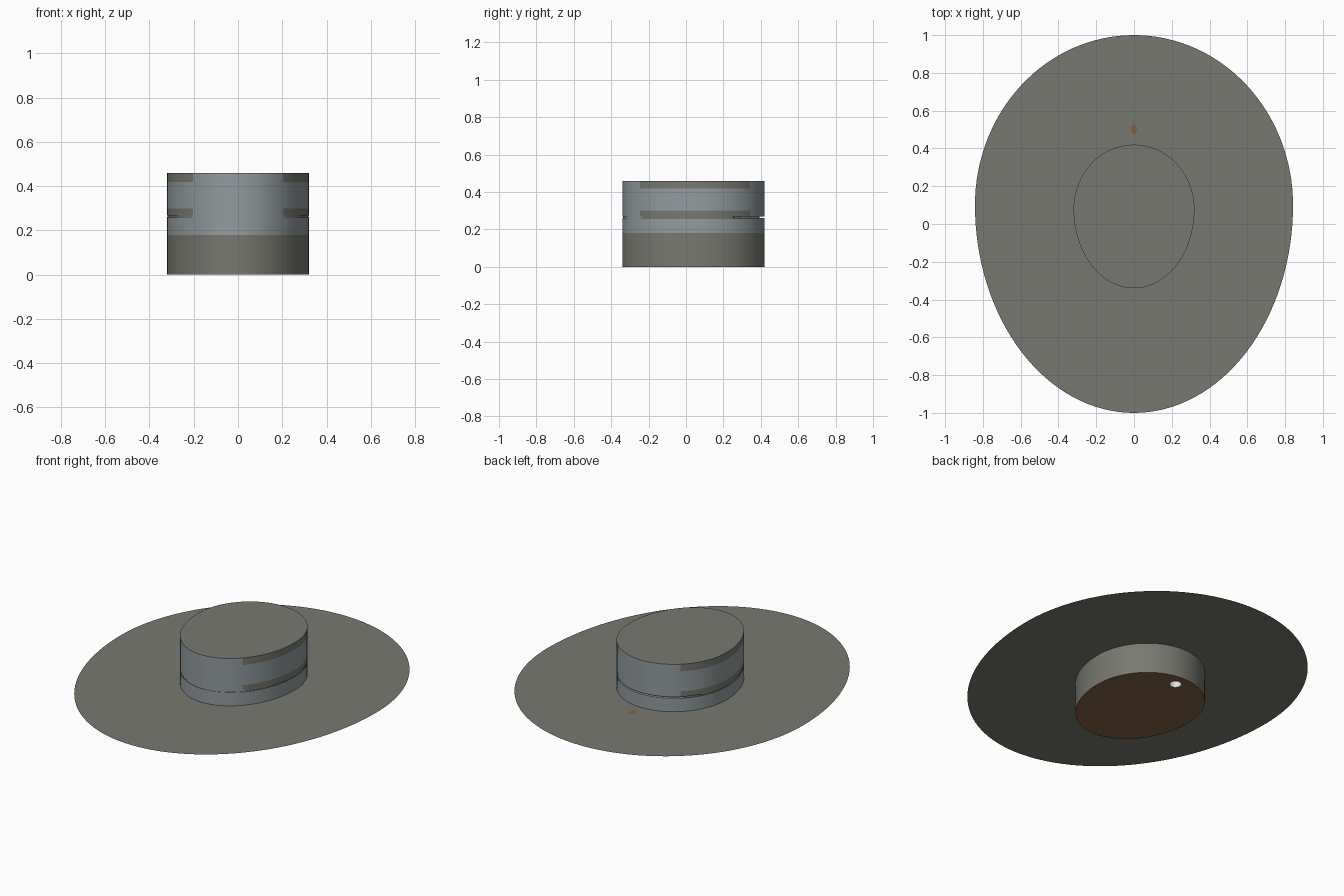
import bpy, bmesh, math

if "Cube" in bpy.data.objects:
    bpy.data.objects.remove(bpy.data.objects["Cube"])

N = 128


def mat(name, col):
    m = bpy.data.materials.new(name)
    m.diffuse_color = (*col, 1)
    m.use_nodes = True
    m.node_tree.nodes["Principled BSDF"].inputs["Base Color"].default_value = m.diffuse_color
    return m


GREY = mat("olive grey", (0.19, 0.19, 0.165))
BLUE = mat("blue grey", (0.29, 0.33, 0.345))
BROWN = mat("brown", (0.23, 0.12, 0.055))
LIGHT = mat("light grey", (0.75, 0.78, 0.78))
MATS = [GREY, BLUE, BROWN, LIGHT]


def egg(scale, y_mid, t):
    """Egg outline: blunt towards +y, longer towards -y."""
    s = math.sin(t)
    return 0.842 * scale * math.cos(t), y_mid + scale * s * (0.9 if s > 0 else 1.1)


def finish(name, bm):
    me = bpy.data.meshes.new(name)
    bm.to_mesh(me)
    bm.free()
    for m in MATS:
        me.materials.append(m)
    ob = bpy.data.objects.new(name, me)
    bpy.context.collection.objects.link(ob)
    return ob


def select(ob):
    bpy.ops.object.select_all(action='DESELECT')
    ob.select_set(True)
    bpy.context.view_layer.objects.active = ob


angles = [2 * math.pi * i / N for i in range(N)]


def bridge(bm, a, b):
    for i in range(N):
        j = (i + 1) % N
        bm.faces.new((a[i], a[j], b[j], b[i]))


# Wide flat egg-shaped sheet around the drum
bm = bmesh.new()
rings = [[bm.verts.new((*egg(s, y, t), 0.18)) for t in angles]
         for s, y in ((0.379, 0.078), (1.0, 0.1))]
bridge(bm, rings[1], rings[0])
bmesh.ops.recalc_face_normals(bm, faces=bm.faces)
if list(bm.faces)[0].normal.z < 0:
    bmesh.ops.reverse_faces(bm, faces=bm.faces)
finish("brim", bm)

# Egg-shaped drum; the seam is a hairline in front and a deep slot at the back
bm = bmesh.new()
levels = [(0, 0), (0.18, 0), (0.255, 0), (0.26, 0), (0.26, 1),
          (0.268, 1), (0.268, 0), (0.30, 0), (0.418, 0), (0.46, 0)]
rings = []
for z, seam in levels:
    ring = []
    for t in angles:
        k = 0.38
        if seam:
            k *= 0.92 if math.sin(t) > 0.53 else 0.992
        ring.append(bm.verts.new((*egg(k, 0.078, t), z)))
    rings.append(ring)
for a, b in zip(rings, rings[1:]):
    bridge(bm, a, b)
bm.faces.new(rings[0][::-1])
bm.faces.new(rings[-1])
bmesh.ops.recalc_face_normals(bm, faces=bm.faces)
# Colours: brown base, grey foot and top, blue wall with grey side bands
for f in bm.faces:
    c = f.calc_center_median()
    band = abs(c.x) > 0.208 and (0.254 < c.z < 0.301 or c.z > 0.417)
    if c.z < 0.001:
        f.material_index = 2
    elif c.z < 0.18 or c.z > 0.459 or band:
        f.material_index = 0
    else:
        f.material_index = 1
drum = finish("drum", bm)

# Round socket in the underside
bm = bmesh.new()
bmesh.ops.create_cone(bm, cap_ends=True, segments=32, radius1=0.032, radius2=0.032, depth=0.3)
bmesh.ops.translate(bm, verts=bm.verts, vec=(0, 0.345, 0))
for f in bm.faces:
    f.material_index = 3
cutter = finish("socket_cutter", bm)
cutter.hide_render = True
mod = drum.modifiers.new("socket", 'BOOLEAN')
mod.operation = 'DIFFERENCE'
mod.solver = 'EXACT'
mod.object = cutter
select(drum)
bpy.ops.object.modifier_apply(modifier=mod.name)
bpy.data.objects.remove(cutter)
bpy.ops.object.shade_smooth_by_angle(angle=math.radians(30))

# Small brown mark on the brim behind the drum
bm = bmesh.new()
bmesh.ops.create_circle(bm, cap_ends=True, segments=24, radius=1)
for v in bm.verts:
    v.co = (v.co.x * 0.016, 0.5 + v.co.y * 0.027, 0.182)
for f in bm.faces:
    f.material_index = 2
finish("brim_mark", bm)
